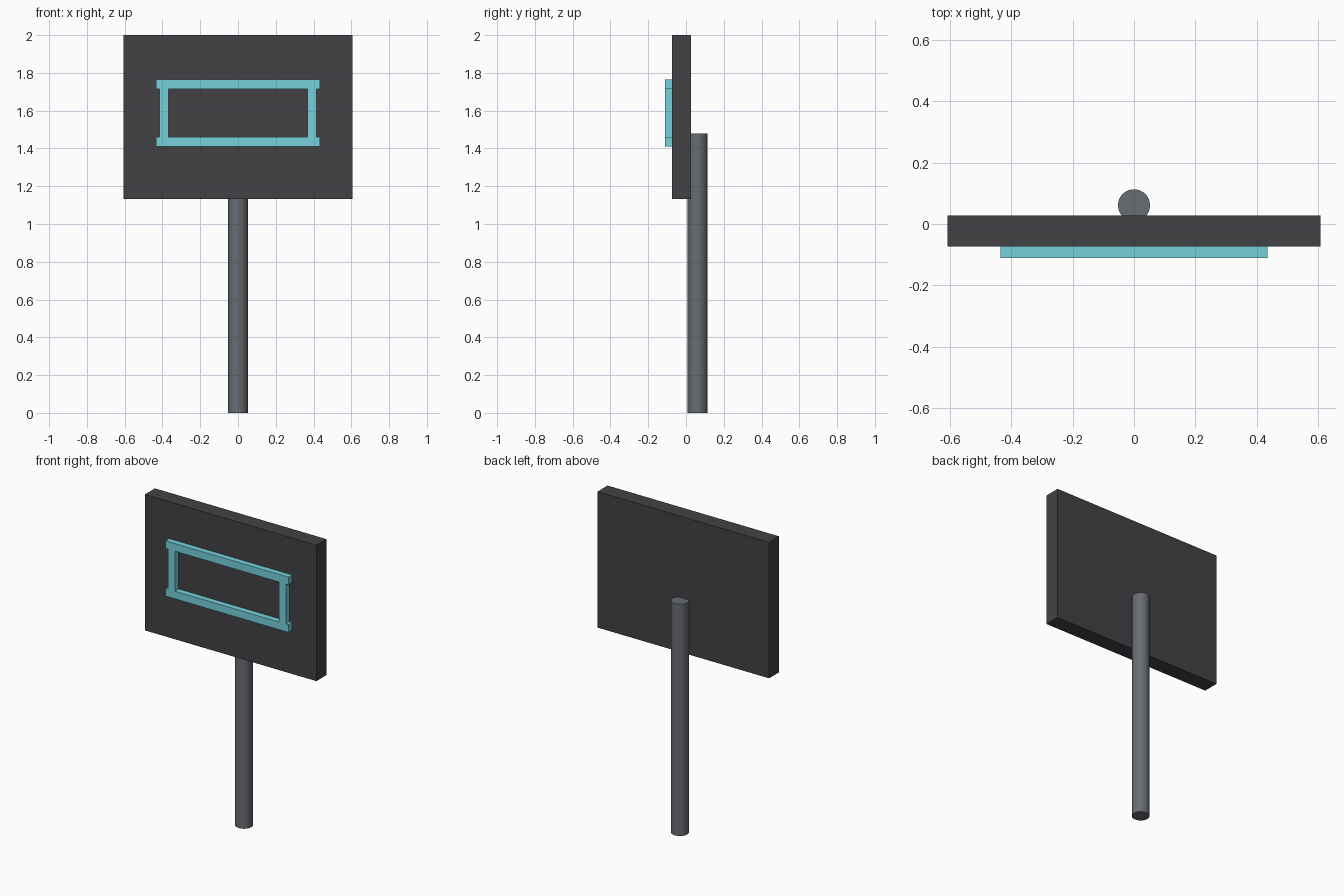
import bpy
import math

if "Cube" in bpy.data.objects:
    bpy.data.objects.remove(bpy.data.objects["Cube"])


def material(name, rgb):
    mat = bpy.data.materials.new(name)
    mat.diffuse_color = (*rgb, 1)
    mat.use_nodes = True
    mat.node_tree.nodes["Principled BSDF"].inputs["Base Color"].default_value = mat.diffuse_color
    return mat


def box(name, lo, hi, mat):
    """Box spanning two opposite corners."""
    bpy.ops.mesh.primitive_cube_add(
        size=1, location=[(a + b) / 2 for a, b in zip(lo, hi)])
    ob = bpy.context.object
    ob.name = name
    ob.scale = [b - a for a, b in zip(lo, hi)]
    bpy.ops.object.transform_apply(location=False, rotation=False, scale=True)
    ob.data.materials.append(mat)
    return ob


dark = material("dark_panel", (0.055, 0.053, 0.06))
steel = material("steel", (0.14, 0.15, 0.17))
cyan = material("cyan_trim", (0.18, 0.64, 0.71))

FRONT, BACK, TRIM = -0.074, 0.027, -0.111

# Sign board
box("sign_board", (-0.606, FRONT, 1.132), (0.606, BACK, 2.0), dark)

# Round post, let slightly into the back of the board
bpy.ops.mesh.primitive_cylinder_add(
    vertices=32, radius=0.052, depth=1.48, location=(0, 0.061, 0.74))
post = bpy.context.object
post.name = "post"
post.data.materials.append(steel)
bpy.ops.object.shade_smooth_by_angle(angle=math.radians(40))

# Raised rectangular trim: two long rails with overhanging ends
for name, z0, z1 in (("trim_rail_top", 1.715, 1.764),
                     ("trim_rail_bottom", 1.411, 1.46)):
    box(name, (-0.434, TRIM, z0), (0.434, FRONT, z1), cyan)

# Upright trim bars between the rails
for side, x in (("left", -0.3915), ("right", 0.3915)):
    box("trim_upright_" + side, (x - 0.024, TRIM, 1.46),
        (x + 0.024, FRONT, 1.715), cyan)
